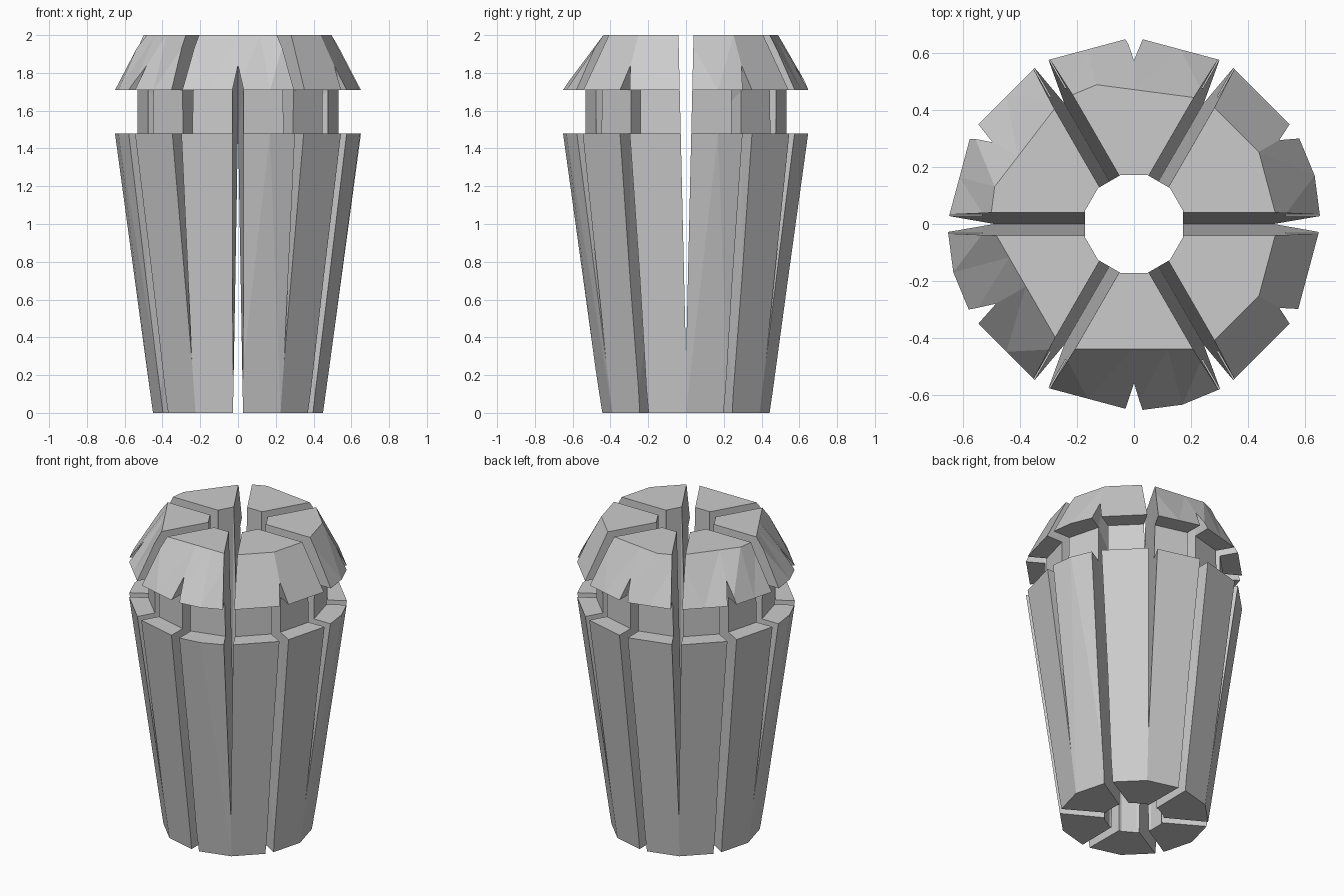
import bpy, bmesh, math

if "Cube" in bpy.data.objects:
    bpy.data.objects.remove(bpy.data.objects["Cube"])

N = 24
STEP = 360 / N


def ring(radius, keys):
    """Points every 15 degrees lying on the chords of a polygon with corners at the key angles."""
    keys = sorted(keys)
    spans = list(zip(keys, keys[1:] + [keys[0] + 360]))
    pts = []
    for i in range(N):
        a = i * STEP
        if a < keys[0]:
            a += 360
        for k0, k1 in spans:
            if k0 <= a < k1:
                half = math.radians((k1 - k0) / 2)
                off = math.radians(a - (k0 + k1) / 2)
                r = radius * math.cos(half) / math.cos(off)
                pts.append((r * math.cos(math.radians(a)), r * math.sin(math.radians(a))))
                break
    return pts


def finish(bm, name):
    bmesh.ops.triangulate(bm, faces=[f for f in bm.faces if len(f.verts) > 3])
    bmesh.ops.recalc_face_normals(bm, faces=bm.faces)
    me = bpy.data.meshes.new(name)
    bm.to_mesh(me)
    bm.free()
    ob = bpy.data.objects.new(name, me)
    bpy.context.collection.objects.link(ob)
    return ob


def slot_cutter(name, start_angle, sections):
    """Six lofted blades around z; sections are (radius, [(sideways, z), ...])."""
    bm = bmesh.new()
    for k in range(6):
        a = math.radians(start_angle + 60 * k)
        c, s = math.cos(a), math.sin(a)
        loops = [[bm.verts.new((r * c - t * s, r * s + t * c, z)) for t, z in prof]
                 for r, prof in sections]
        for la, lb in zip(loops, loops[1:]):
            for i in range(len(la)):
                j = (i + 1) % len(la)
                bm.faces.new((la[i], la[j], lb[j], lb[i]))
        bm.faces.new(loops[0])
        bm.faces.new(loops[-1])
    ob = finish(bm, name)
    ob.hide_render = True
    return ob


# Collet solid: tapered body, neck groove, chamfered head and faceted bore
twelve = [30 * k for k in range(12)]
rim = twelve + [15, 195, 285]
top = [60 * k for k in range(6)] + [30, 105, 165, 330]
bore = [15 + 30 * k for k in range(12)]
profile = [(0, 0.45, twelve), (1.48, 0.655, rim), (1.48, 0.54, twelve),
           (1.71, 0.54, twelve), (1.71, 0.655, rim), (2, 0.505, top),
           (2, 0.178, bore), (0, 0.178, bore)]
bm = bmesh.new()
rings = [[bm.verts.new((x, y, z)) for x, y in ring(r, keys)] for z, r, keys in profile]
for ra, rb in zip(rings, rings[1:] + rings[:1]):
    for i in range(N):
        j = (i + 1) % N
        bm.faces.new((ra[i], ra[j], rb[j], rb[i]))
collet = finish(bm, "collet")

# Upper slots: open at the top, closing to a point near the foot
wedge = [(0, 0.28), (0.0446, 2.2), (-0.0446, 2.2)]
upper = slot_cutter("upper_slot_cutter", 0, [(0.12, wedge), (0.8, wedge)])

# Lower slots: open at the foot, full width outside, narrowing upward at the bore
inner = [(-0.034, -0.2), (0.034, -0.2), (0.004, 1.28), (0, 1.48), (-0.004, 1.28)]
outer = [(-0.03, -0.2), (0.03, -0.2), (0.03, 1.71), (0, 1.84), (-0.03, 1.71)]
lower = slot_cutter("lower_slot_cutter", 30,
                    [(0.12, inner), (0.17, inner), (0.54, outer), (0.8, outer)])

# Cut the slots and remove the cutters
bpy.context.view_layer.objects.active = collet
for cutter in (upper, lower):
    mod = collet.modifiers.new("slots", 'BOOLEAN')
    mod.operation = 'DIFFERENCE'
    mod.solver = 'EXACT'
    mod.object = cutter
    bpy.ops.object.modifier_apply(modifier=mod.name)
    bpy.data.objects.remove(cutter)
